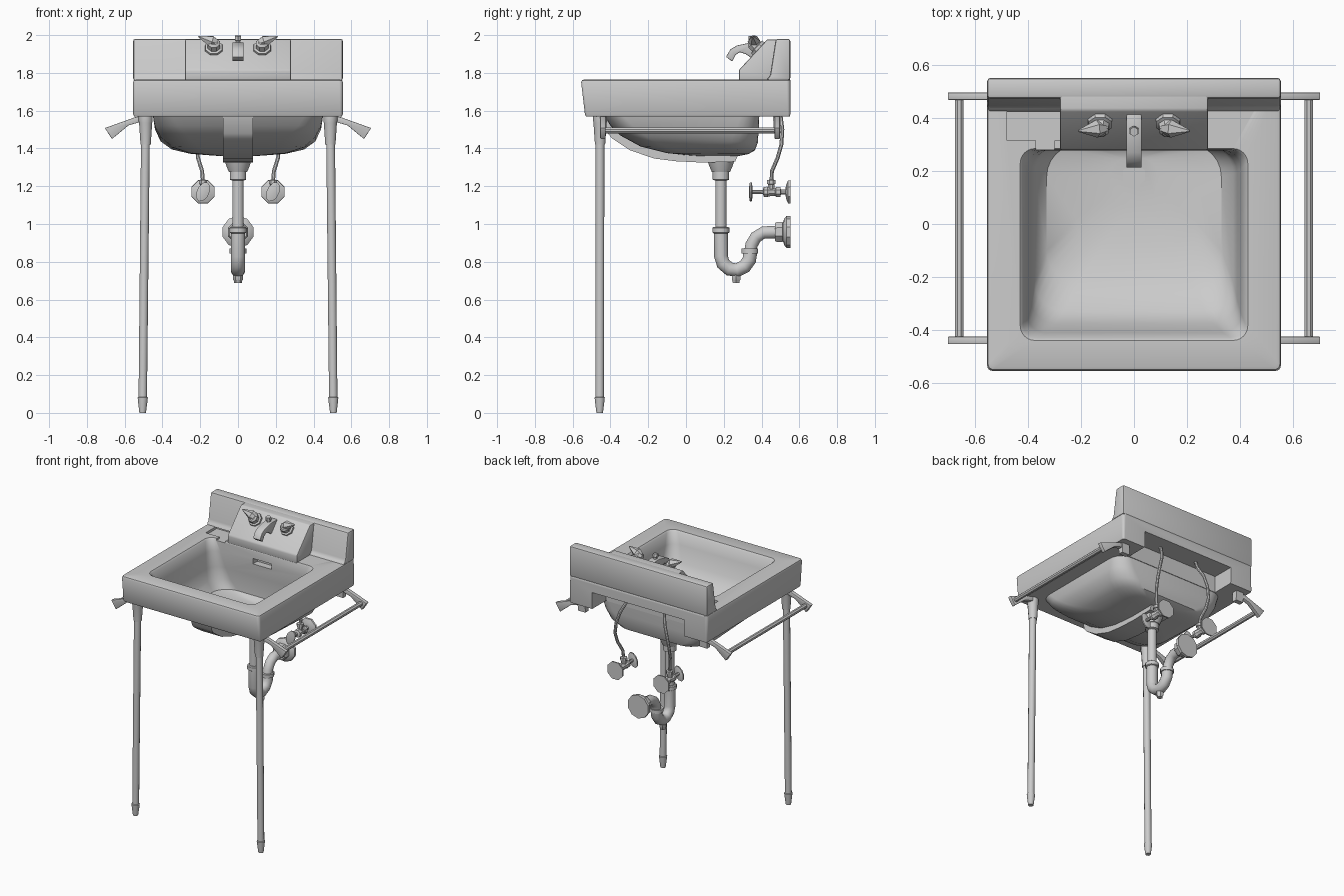
import bpy, bmesh, math
from mathutils import Vector, Quaternion

if "Cube" in bpy.data.objects:
    bpy.data.objects.remove(bpy.data.objects["Cube"])


def finish(name, bm, angle=35):
    bmesh.ops.recalc_face_normals(bm, faces=bm.faces)
    me = bpy.data.meshes.new(name)
    bm.to_mesh(me)
    bm.free()
    ob = bpy.data.objects.new(name, me)
    bpy.context.collection.objects.link(ob)
    smooth(ob, angle)
    return ob


def smooth(ob, angle=35):
    bpy.ops.object.select_all(action='DESELECT')
    ob.select_set(True)
    bpy.context.view_layer.objects.active = ob
    bpy.ops.object.shade_smooth_by_angle(angle=math.radians(angle))


def skin(bm, rings):
    """Bridge rings of points into a closed skin with end caps."""
    vs = [[bm.verts.new(p) for p in r] for r in rings]
    n = len(vs[0])
    for a, b in zip(vs, vs[1:]):
        for i in range(n):
            j = (i + 1) % n
            bm.faces.new((a[i], a[j], b[j], b[i]))
    bm.faces.new(vs[0][::-1])
    bm.faces.new(vs[-1])


def tube(name, pts, radii, sides=12):
    """Sweep a polygon along a path with one radius per point."""
    pts = [Vector(p) for p in pts]
    if not isinstance(radii, (list, tuple)):
        radii = [radii] * len(pts)
    rings, q, last = [], Quaternion(), Vector((0, 0, 1))
    for i, p in enumerate(pts):
        t = (pts[min(i + 1, len(pts) - 1)] - pts[max(i - 1, 0)])
        t = t.normalized() if t.length > 1e-6 else last
        q = last.rotation_difference(t) @ q
        last = t
        rings.append([p + q @ Vector((radii[i] * math.cos(a), radii[i] * math.sin(a), 0))
                      for a in [(k + .5) * math.tau / sides for k in range(sides)]])
    bm = bmesh.new()
    skin(bm, rings)
    return finish(name, bm)


def turned(name, origin, axis, prof, sides=12):
    """Turned part: prof holds (distance along axis, radius)."""
    o, a = Vector(origin), Vector(axis).normalized()
    return tube(name, [o + a * d for d, _ in prof], [r for _, r in prof], sides)


def extrude(name, axis, prof, lo, hi, bevel=0):
    """Profile in yz pushed along x, or in xz pushed along y."""
    put = (lambda u, v, w: (w, u, v)) if axis == 'x' else (lambda u, v, w: (u, w, v))
    bm = bmesh.new()
    skin(bm, [[put(u, v, w) for u, v in prof] for w in (lo, hi)])
    bmesh.ops.recalc_face_normals(bm, faces=bm.faces)
    if bevel:
        sharp = [e for e in bm.edges if e.calc_face_angle(0) > .6]
        bmesh.ops.bevel(bm, geom=sharp, offset=bevel, segments=2, profile=.5, affect='EDGES')
    return finish(name, bm)


def rounded(hx, y0, y1, r, zf, zb=None, seg=6):
    """Rounded rectangle whose height runs from zf (front) to zb (back)."""
    zb = zf if zb is None else zb
    out = []
    for cx, cy, a0 in ((hx - r, y1 - r, 0), (r - hx, y1 - r, 90),
                       (r - hx, y0 + r, 180), (hx - r, y0 + r, 270)):
        for k in range(seg + 1):
            a = math.radians(a0 + 90 * k / seg)
            y = cy + r * math.sin(a)
            out.append((cx + r * math.cos(a), y, zf + (zb - zf) * (y - y0) / (y1 - y0)))
    return out


def cut(ob, x0, x1, y0, y1, z0, z1):
    c = extrude("cutter", 'x', [(y0, z0), (y1, z0), (y1, z1), (y0, z1)], x0, x1)
    c.hide_render = True
    bpy.context.view_layer.objects.active = ob
    m = ob.modifiers.new("cut", 'BOOLEAN')
    m.operation, m.solver, m.object = 'DIFFERENCE', 'EXACT', c
    bpy.ops.object.modifier_apply(modifier=m.name)
    bpy.data.objects.remove(c)


# Basin: bowl underside, slab, rim and bowl interior in one closed skin
bm = bmesh.new()
skin(bm, [rounded(*r) for r in (
    (.10, .05, .28, .08, 1.36), (.25, -.10, .33, .12, 1.375, 1.37),
    (.35, -.24, .365, .14, 1.41, 1.39), (.41, -.35, .38, .14, 1.47, 1.43),
    (.44, -.40, .385, .12, 1.52, 1.50), (.45, -.43, .388, .10, 1.57),
    (.55, -.53, .55, .012, 1.57), (.555, -.535, .552, .015, 1.58),
    (.555, -.555, .552, .02, 1.75), (.551, -.55, .552, .02, 1.761),
    (.54, -.54, .55, .02, 1.765), (.43, -.44, .285, .055, 1.765),
    (.42, -.43, .28, .055, 1.755), (.405, -.41, .278, .07, 1.68),
    (.39, -.375, .285, .09, 1.57), (.375, -.33, .30, .11, 1.50, 1.48),
    (.33, -.22, .30, .12, 1.44, 1.42), (.22, -.08, .28, .10, 1.405, 1.40),
    (.09, .06, .25, .07, 1.39))])
basin = finish("basin", bm)
cut(basin, -.37, .37, .392, .70, 1.50, 1.69)       # rear plumbing recess
cut(basin, -.48, -.28, .315, .44, 1.748, 1.90)     # soap dish
cut(basin, -.37, -.30, .24, .33, 1.752, 1.90)      # soap dish drain channel
cut(basin, -.075, .075, .20, .33, 1.66, 1.70)      # overflow slot
smooth(basin)

# Backsplash and sloped faucet deck
extrude("backsplash", 'x', [(.42, 1.76), (.445, 1.785), (.475, 1.98), (.552, 1.98), (.552, 1.76)],
        -.555, .555, .012)
extrude("faucet_deck", 'x', [(.28, 1.755), (.28, 1.815), (.43, 1.978), (.53, 1.978), (.53, 1.755)],
        -.28, .28, .008)

# Overflow channel under the bowl
extrude("overflow_channel", 'x', [
    (-.435, 1.57), (-.415, 1.48), (-.39, 1.452), (-.30, 1.392), (-.17, 1.347), (-.05, 1.332),
    (.09, 1.325), (.26, 1.33), (.28, 1.375), (-.10, 1.385), (-.25, 1.425), (-.36, 1.50), (-.40, 1.57)],
    -.08, .08)
turned("drain_cup", (0, .185, 1.34), (0, 0, -1), [(0, .075), (.03, .065), (.065, .05)], 12)
turned("drain_ring", (0, .185, 1.38), (0, 0, 1), [(0, .045), (.014, .045), (.014, .03), (.008, .028)], 8)

# Tailpiece and trap
turned("tailpiece", (0, .185, 1.28), (0, 0, -1),
       [(0, .04), (.005, .045), (.045, .045), (.05, .031), (.30, .031)], 12)
turned("trap_top_nut", (0, .185, .985), (0, 0, -1), [(0, .04), (.005, .046), (.03, .046), (.035, .038)], 12)
tube("trap_bend", [(0, .185, .96), (0, .185, .83), (0, .197, .79), (0, .23, .762), (0, .27, .755),
                   (0, .31, .775), (0, .335, .81), (0, .342, .86)], .038)
turned("trap_joint_nut", (0, .338, .845), (0, 0, 1), [(0, .046), (.025, .046), (.025, .036)], 12)
tube("waste_arm", [(0, .34, .85), (0, .347, .89), (0, .37, .93), (0, .41, .955), (0, .50, .958)], .034)
turned("cleanout_plug", (0, .265, .73), (0, 0, -1), [(0, .026), (.025, .026), (.03, .022), (.042, .02)], 6)
turned("waste_nut", (0, .47, .958), (0, 1, 0), [(0, .05), (.012, .058), (.04, .058), (.045, .05)], 8)
turned("waste_escutcheon", (0, .512, .958), (0, 1, 0),
       [(0, .045), (.008, .07), (.02, .085), (.04, .085)], 10)

# Spout with lift knob
extrude("spout", 'x', [(.212, 1.885), (.235, 1.925), (.27, 1.945), (.35, 1.962), (.415, 1.96),
                       (.345, 1.88), (.315, 1.90), (.285, 1.91), (.262, 1.895), (.245, 1.86)],
        -.029, .029, .004)
turned("lift_knob", (0, .355, 1.955), (0, -.15, 1), [(0, .015), (.015, .013), (.02, .02), (.042, .018)], 6)

NORMAL = Vector((0, -.755, .656))
for s, side in ((-1, "left"), (1, "right")):
    # Faucet handle: faceted base with a tapering lever
    turned(side + "_handle_base", (s * .128, .388, 1.925), NORMAL,
           [(0, .05), (.018, .048), (.022, .036), (.05, .034), (.06, .022)], 8)
    tube(side + "_handle_lever", [(s * .105, .362, 1.955), (s * .14, .36, 1.966), (s * .21, .352, 1.993)],
         [.018, .034, .004], 6)

    # Front leg with socket and tapered foot
    top, foot = Vector((s * .489, -.455, 1.57)), Vector((s * .505, -.457, 0))
    tube(side + "_leg", [foot.lerp(top, t) for t in (0, .01, .035, .052, .054, .93)],
         [.018, .02, .025, .028, .023, .024])
    tube(side + "_leg_socket", [(s * .489, -.455, z) for z in (1.575, 1.545, 1.535, 1.42)],
         [.038, .038, .036, .028])

    # Towel bar with flared brackets
    for y, end in ((-.44, "front"), (.483, "rear")):
        extrude(f"{side}_{end}_towel_bracket", 'y',
                [(s * .50, 1.575), (s * .545, 1.565), (s * .705, 1.508), (s * .667, 1.45),
                 (s * .58, 1.522), (s * .50, 1.545)], y - .014, y + .014, .003)
    extrude(side + "_rear_bracket_mount", 'x', [(.46, 1.575), (.505, 1.575), (.50, 1.50), (.465, 1.50)],
            min(s * .46, s * .52), max(s * .46, s * .52))
    tube(side + "_towel_bar", [(s * .66, -.44, 1.495), (s * .66, .483, 1.495)], .017, 8)

    # Supply stop: escutcheon, valve body, stem and oval handle
    v = (s * .185, .552, 1.17)
    turned(side + "_stop_escutcheon", v, (0, -1, 0), [(0, .067), (.012, .065), (.022, .04), (.025, .02)], 8)
    turned(side + "_stop_valve", v, (0, -1, 0),
           [(.01, .015), (.05, .015), (.052, .028), (.075, .028), (.08, .022), (.115, .026),
            (.12, .03), (.14, .028), (.145, .012), (.215, .011)], 8)
    grip = turned(side + "_stop_handle", (0, 0, 0), (0, -1, 0),
                  [(0, .03), (.004, .055), (.014, .055), (.018, .03)], 10)
    grip.scale = (.6, 1, 1)
    grip.rotation_euler = (0, math.radians(25), 0)
    grip.location = (s * .185, .352, 1.17)
    turned(side + "_stop_outlet", (s * .185, .452, 1.17), (0, 0, 1),
           [(0, .018), (.04, .018), (.042, .024), (.062, .024), (.065, .012)], 8)

    # Supply riser
    tube(side + "_supply_riser", [(s * .185, .452, 1.22), (s * .19, .455, 1.28), (s * .212, .485, 1.35),
                                  (s * .218, .505, 1.42), (s * .205, .51, 1.50), (s * .18, .50, 1.58),
                                  (s * .155, .47, 1.64), (s * .15, .45, 1.70)], .011, 8)
